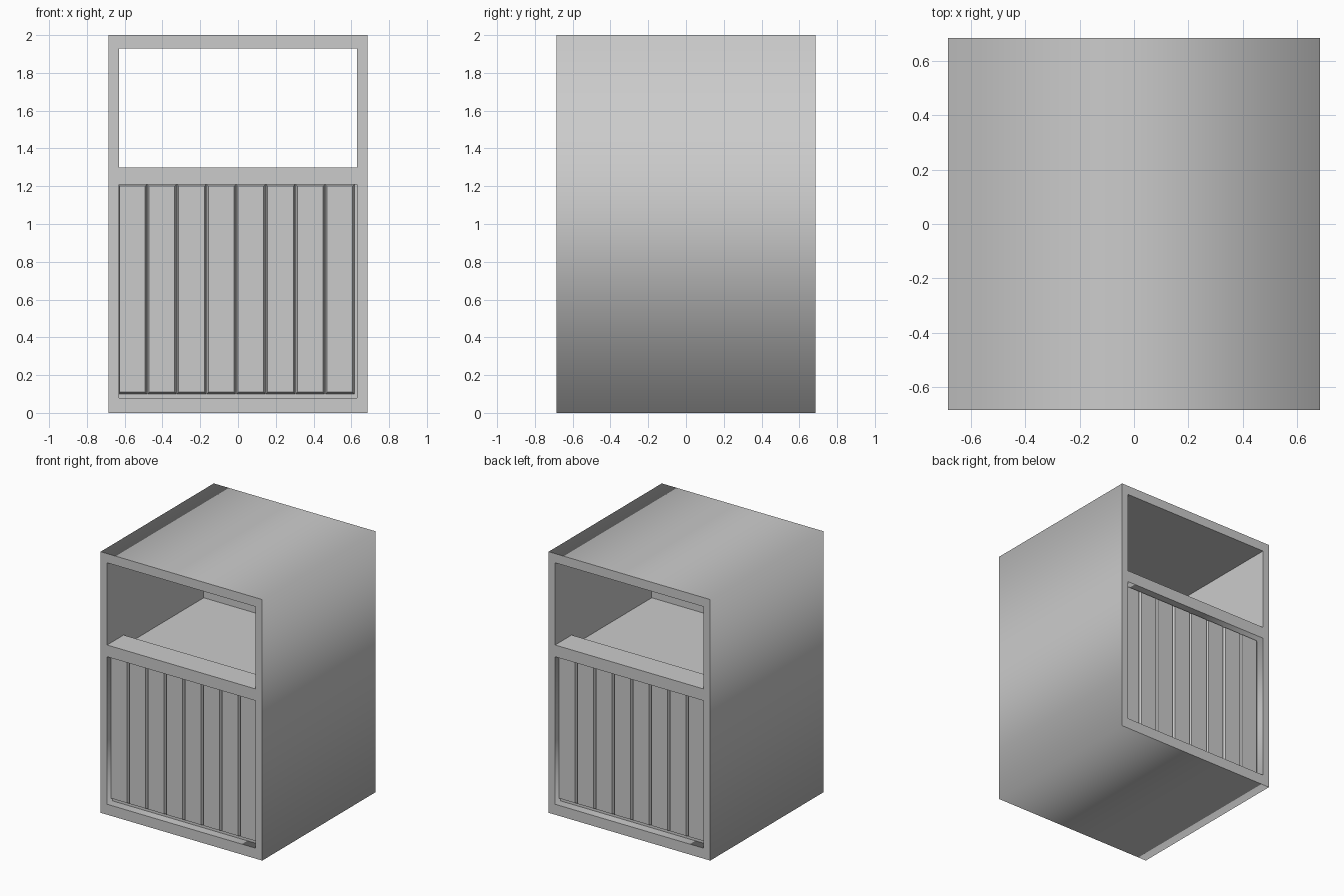
import bpy, bmesh

if "Cube" in bpy.data.objects:
    bpy.data.objects.remove(bpy.data.objects["Cube"])

W, H = 0.685, 2.0          # half width/depth, height
IX = 0.63                  # half width of openings
OPEN = (1.30, 1.93)        # upper through opening
PANEL = (0.08, 1.21)       # lower slatted recess
LIP = 0.485                # inner edge of the sill lips
FLOOR = 1.215
FACE, BACK = 0.642, 0.618  # slat face and backing plane distance from centre


def face(bm, pts, smooth=False):
    f = bm.faces.new([bm.verts.new(p) for p in pts])
    f.smooth = smooth
    return f


def tube(bm, hx, z0, z1, ya, yb, inward=False):
    """Four smooth walls of a rectangular duct along y."""
    rect = [(-hx, z0), (hx, z0), (hx, z1), (-hx, z1)]
    a = [bm.verts.new((x, ya, z)) for x, z in rect]
    b = [bm.verts.new((x, yb, z)) for x, z in rect]
    for i in range(4):
        j = (i + 1) % 4
        loop = [a[i], a[j], b[j], b[i]]
        f = bm.faces.new(loop[::-1] if inward else loop)
        f.smooth = True


def finish(bm, name):
    me = bpy.data.meshes.new(name)
    bm.normal_update()
    bm.to_mesh(me)
    bm.free()
    ob = bpy.data.objects.new(name, me)
    bpy.context.collection.objects.link(ob)
    return ob


# Outer casing: four smooth-shaded walls
bm = bmesh.new()
tube(bm, W, 0, H, -W, W)
finish(bm, "casing")

# Upper compartment: side walls, ceiling, and floor sunk between two sills
bm = bmesh.new()
prof = [(-W, 1.30), (-LIP, 1.30), (-LIP, FLOOR), (LIP, FLOOR), (LIP, 1.30), (W, 1.30)]
outline = prof + [(W, OPEN[1]), (-W, OPEN[1])]
face(bm, [(-IX, y, z) for y, z in outline])
face(bm, [(IX, y, z) for y, z in reversed(outline)])
face(bm, [(-IX, W, OPEN[1]), (IX, W, OPEN[1]), (IX, -W, OPEN[1]), (-IX, -W, OPEN[1])])
for (y0, z0), (y1, z1) in zip(prof, prof[1:]):
    face(bm, [(-IX, y0, z0), (IX, y0, z0), (IX, y1, z1), (-IX, y1, z1)])
finish(bm, "upper_compartment")

for s, side in ((1, "front"), (-1, "back")):
    # P turns front-side coordinates half a turn for the back
    def P(x, y, z):
        return (s * x, s * y, z)

    # Flat face frame around both openings
    bm = bmesh.new()
    rects = [(-W, -IX, 0, H), (IX, W, 0, H), (-IX, IX, 0, PANEL[0]),
             (-IX, IX, PANEL[1], OPEN[0]), (-IX, IX, OPEN[1], H)]
    for x0, x1, z0, z1 in rects:
        face(bm, [P(x0, -W, z0), P(x1, -W, z0), P(x1, -W, z1), P(x0, -W, z1)])
    bmesh.ops.remove_doubles(bm, verts=bm.verts[:], dist=1e-5)
    finish(bm, side + "_frame")

    # Recess walls and backing board
    bm = bmesh.new()
    ya, yb = sorted((-s * W, -s * BACK))
    tube(bm, IX, *PANEL, ya, yb, inward=True)
    face(bm, [P(x, -BACK, z) for x, z in
              ((-IX, PANEL[0]), (IX, PANEL[0]), (IX, PANEL[1]), (-IX, PANEL[1]))])
    finish(bm, side + "_recess")

    # Eight chamfered vertical slats
    bm = bmesh.new()
    for i in range(8):
        x0, x1 = -0.628 + 0.157 * i, -0.492 + 0.157 * i
        inner = [(x0, 0.11), (x1, 0.11), (x1, 1.2), (x0, 1.2)]
        outer = [(max(x0 - 0.009, -IX), 0.1), (x1 + 0.009, 0.1),
                 (x1 + 0.009, 1.21), (max(x0 - 0.009, -IX), 1.21)]
        a = [bm.verts.new(P(x, -FACE, z)) for x, z in inner]
        b = [bm.verts.new(P(x, -BACK, z)) for x, z in outer]
        bm.faces.new(a)
        for k in range(4):
            n = (k + 1) % 4
            bm.faces.new([b[k], b[n], a[n], a[k]])
    finish(bm, side + "_slats")
